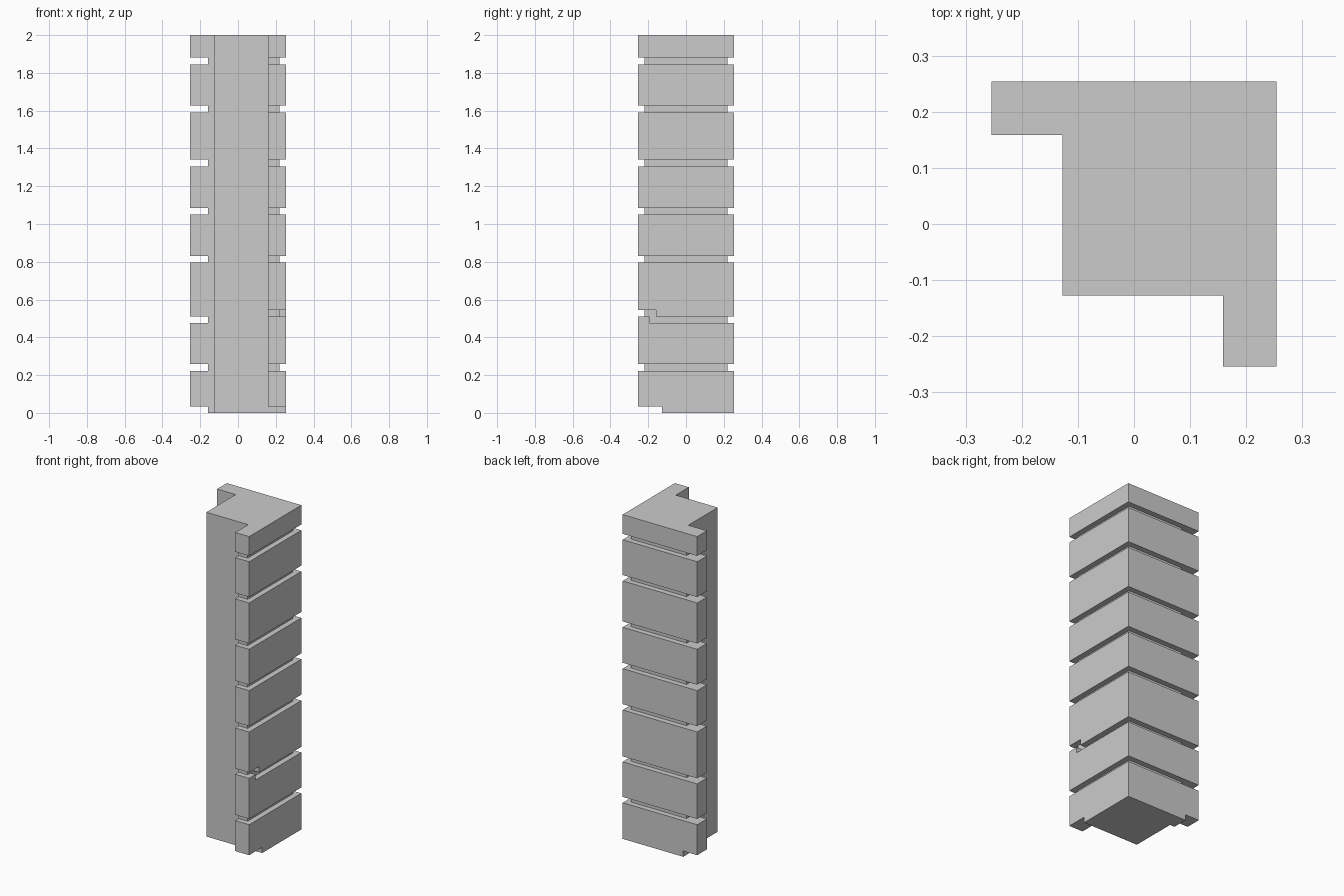
import bpy, bmesh

if "Cube" in bpy.data.objects:
    bpy.data.objects.remove(bpy.data.objects["Cube"])


def prism(name, outline, z0, z1):
    """Closed vertical prism from a 2D outline."""
    bm = bmesh.new()
    face = bm.faces.new([bm.verts.new((x, y, z0)) for x, y in outline])
    ext = bmesh.ops.extrude_face_region(bm, geom=[face])
    for v in ext["geom"]:
        if isinstance(v, bmesh.types.BMVert):
            v.co.z = z1
    bmesh.ops.recalc_face_normals(bm, faces=bm.faces)
    mesh = bpy.data.meshes.new(name)
    bm.to_mesh(mesh)
    bm.free()
    obj = bpy.data.objects.new(name, mesh)
    bpy.context.collection.objects.link(obj)
    return obj


def cut(target, outline, z0, z1):
    """Carve a prism out of the target and discard the cutter."""
    cutter = prism("groove_cutter", outline, z0, z1)
    cutter.hide_render = True
    mod = target.modifiers.new("groove", 'BOOLEAN')
    mod.operation = 'DIFFERENCE'
    mod.solver = 'EXACT'
    mod.object = cutter
    bpy.context.view_layer.objects.active = target
    bpy.ops.object.modifier_apply(modifier=mod.name)
    bpy.data.objects.remove(cutter)


# Corner pillar: square core with two wall-return arms
E, ARM, IN, CORE = 0.254, 0.159, 0.127, 0.22
pillar = prism("corner_pillar", [
    (-E, E), (-E, ARM), (-IN, ARM), (-IN, -IN),
    (ARM, -IN), (ARM, -E), (E, -E), (E, E)], 0, 2)

# Mortar joints wrapping around the outer faces and arm ends
back_part = [(CORE, CORE), (-0.159, CORE), (-0.159, 0.15), (-0.3, 0.15), (-0.3, 0.3), (0.3, 0.3)]
full_joint = back_part + [(0.3, -0.3), (0.15, -0.3), (0.15, -CORE), (CORE, -CORE)]
for z in (0.223, 0.795, 1.05, 1.305, 1.591, 1.845):
    cut(pillar, full_joint, z, z + 0.036)

# Stepped joint: the groove jogs upward near the front arm end
cut(pillar, back_part + [(0.3, -0.192), (CORE, -0.192)], 0.475, 0.509)
cut(pillar, [(0.15, -0.3), (0.3, -0.3), (0.3, -0.158), (CORE, -0.158),
             (CORE, -CORE), (0.15, -CORE)], 0.509, 0.545)

# Raised undersides of the arm ends
cut(pillar, [(0.14, -0.3), (0.3, -0.3), (0.3, -IN), (0.14, -IN)], -0.1, 0.035)
cut(pillar, [(-0.3, 0.14), (-0.159, 0.14), (-0.159, 0.3), (-0.3, 0.3)], -0.1, 0.035)
